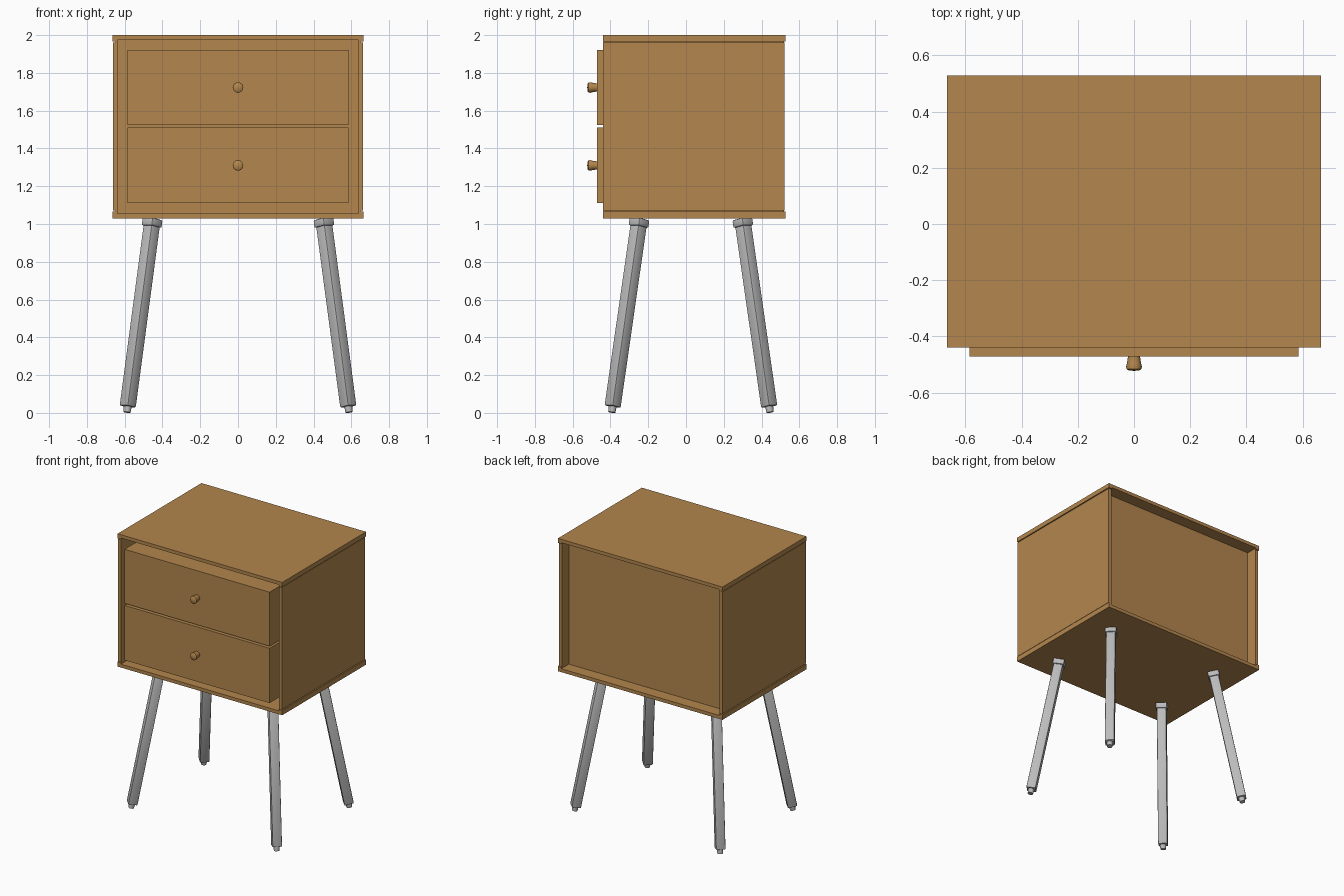
import bpy, bmesh, math
from mathutils import Vector, Matrix

default = bpy.data.objects.get("Cube")
if default:
    bpy.data.objects.remove(default, do_unlink=True)


def material(name, color):
    m = bpy.data.materials.new(name)
    m.use_nodes = True
    m.diffuse_color = color
    m.node_tree.nodes["Principled BSDF"].inputs["Base Color"].default_value = color
    return m


wood = material("warm wood", (0.45, 0.24, 0.075, 1))
metal = material("light grey", (0.5, 0.5, 0.5, 1))


def finish(bm, name, mat):
    bmesh.ops.recalc_face_normals(bm, faces=bm.faces)
    mesh = bpy.data.meshes.new(name)
    bm.to_mesh(mesh)
    bm.free()
    mesh.materials.append(mat)
    obj = bpy.data.objects.new(name, mesh)
    bpy.context.collection.objects.link(obj)
    return obj


def box(name, x, y, z, mat=wood):
    """Box from (min, max) pairs along each axis."""
    bm = bmesh.new()
    bmesh.ops.create_cube(bm, size=1)
    for v in bm.verts:
        v.co = Vector([(r[0] + r[1]) / 2 + c * (r[1] - r[0]) for c, r in zip(v.co, (x, y, z))])
    return finish(bm, name, mat)


def smooth(obj):
    bpy.ops.object.select_all(action='DESELECT')
    bpy.context.view_layer.objects.active = obj
    obj.select_set(True)
    bpy.ops.object.shade_smooth_by_angle(angle=math.radians(40))


# Cabinet shell: outer half width, inner half width, front and back
W, IN, FRONT, BACK = 0.665, 0.638, -0.44, 0.528
box("top_panel", (-W, W), (FRONT, BACK), (1.975, 2.0))
box("bottom_panel", (-W, W), (FRONT, BACK), (1.03, 1.055))
box("back_panel", (-IN, IN), (0.42, 0.44), (1.055, 1.975))
for side, s in (("left", 1), ("right", -1)):
    def span(a, b):
        return tuple(sorted((a * s, b * s)))
    box(side + "_side_panel", span(IN, 0.662), (FRONT, 0.522), (1.071, 1.962))
    # Recessed tongue leaves a thin shadow groove beside each lip
    box(side + "_tongue", span(IN, 0.652), (FRONT + 0.004, 0.518), (1.055, 1.975))
    box(side + "_top_lip", span(IN, W), (FRONT, BACK), (1.967, 1.975))
    box(side + "_bottom_lip", span(IN, W), (FRONT, BACK), (1.055, 1.066))


# Drawers with turned knobs
def knob(name, z):
    profile = [(0.022, 0), (0.022, 0.006), (0.025, 0.025), (0.028, 0.038),
               (0.027, 0.046), (0.02, 0.051), (0, 0.053)]
    bm = bmesh.new()
    verts = [bm.verts.new((r, -0.47 - d, z)) for r, d in profile]
    edges = [bm.edges.new(p) for p in zip(verts, verts[1:])]
    bmesh.ops.spin(bm, geom=verts + edges, cent=(0, 0, z), axis=(0, 1, 0),
                   angle=math.tau, steps=20)
    bmesh.ops.remove_doubles(bm, verts=bm.verts, dist=0.0001)
    smooth(finish(bm, name, wood))


for name, low, high in (("upper", 1.525, 1.92), ("lower", 1.11, 1.51)):
    box(name + "_drawer", (-0.586, 0.586), (-0.472, 0.42), (low, high))
    knob(name + "_knob", (low + high) / 2)


# Splayed legs: square bars turned to the diagonal, with collar and foot
def bar(name, start, end, side, bevel, turn):
    axis = end - start
    rot = axis.to_track_quat('Z', 'Y').to_matrix().to_4x4()
    # Keep one flat face pointing along the splay direction
    z = axis.normalized()
    out = (turn - z * turn.dot(z)).normalized()
    rot = Matrix((out, z.cross(out), z)).transposed().to_4x4()
    bm = bmesh.new()
    bmesh.ops.create_cube(bm, size=1)
    bmesh.ops.scale(bm, vec=(side, side, axis.length), verts=bm.verts)
    bmesh.ops.bevel(bm, geom=bm.edges[:], offset=bevel, segments=2,
                    profile=0.5, affect='EDGES')
    bmesh.ops.transform(bm, matrix=Matrix.Translation((start + end) / 2) @ rot, verts=bm.verts)
    smooth(finish(bm, name, metal))


def foot(name, start, end):
    axis = end - start
    bm = bmesh.new()
    bmesh.ops.create_cone(bm, cap_ends=True, segments=16, radius1=0.019,
                          radius2=0.022, depth=axis.length)
    rot = axis.to_track_quat('Z', 'Y').to_matrix().to_4x4()
    bmesh.ops.transform(bm, matrix=Matrix.Translation((start + end) / 2) @ rot, verts=bm.verts)
    smooth(finish(bm, name, metal))


MID_Y = 0.026
for sx, xname in ((1, "left"), (-1, "right")):
    for sy, yname in ((-1, "front"), (1, "back")):
        low = Vector((sx * 0.588, MID_Y + sy * 0.419, 0.003))
        high = Vector((sx * 0.452, MID_Y + sy * 0.272, 1.027))
        out = Vector((sx, sy, 0))
        name = yname + "_" + xname
        bar(name + "_leg", low.lerp(high, 0.03), low.lerp(high, 0.99), 0.064, 0.006, out)
        bar(name + "_collar", low.lerp(high, 0.96), high, 0.079, 0.008, out)
        foot(name + "_foot", low, low.lerp(high, 0.04))
